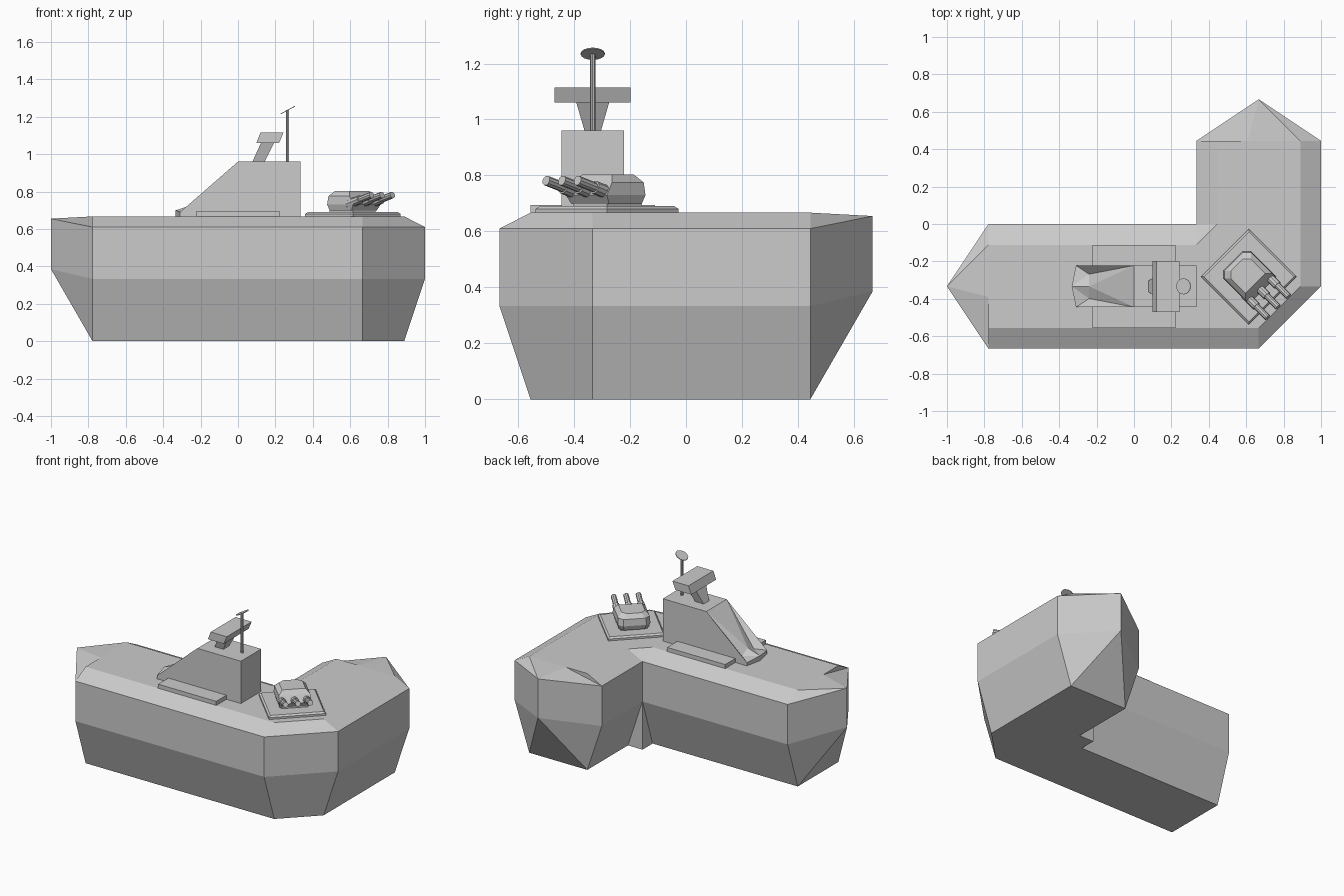
import bpy, math
from mathutils import Vector, Matrix

if "Cube" in bpy.data.objects:
    bpy.data.objects.remove(bpy.data.objects["Cube"])


def mesh(name, verts, faces, mat=None, weld=False):
    import bmesh
    bm = bmesh.new()
    vs = [bm.verts.new((mat @ Vector(v)) if mat else Vector(v)) for v in verts]
    for f in faces:
        bm.faces.new([vs[i] for i in f])
    if weld:
        bmesh.ops.remove_doubles(bm, verts=bm.verts, dist=1e-4)
    bmesh.ops.recalc_face_normals(bm, faces=bm.faces)
    me = bpy.data.meshes.new(name)
    bm.to_mesh(me)
    bm.free()
    ob = bpy.data.objects.new(name, me)
    bpy.context.collection.objects.link(ob)
    return ob


def loft(name, rings, cap0=True, cap1=True, mat=None, weld=False):
    n = len(rings[0])
    faces = [(r*n+i, r*n+(i+1) % n, (r+1)*n+(i+1) % n, (r+1)*n+i)
             for r in range(len(rings)-1) for i in range(n)]
    if cap0:
        faces.append(tuple(range(n)))
    if cap1:
        faces.append(tuple(range((len(rings)-1)*n, len(rings)*n)))
    return mesh(name, [v for r in rings for v in r], faces, mat, weld)


def rect(x0, x1, y0, y1, z):
    return [(x0, y0, z), (x1, y0, z), (x1, y1, z), (x0, y1, z)]


def rod(name, a, b, r, sides=10, mat=None):
    a, b = Vector(a), Vector(b)
    if mat:
        a, b = mat @ a, mat @ b
    q = (b-a).to_track_quat('Z', 'Y')
    ring = [q @ Vector((r*math.cos(t), r*math.sin(t), 0))
            for t in (2*math.pi*i/sides for i in range(sides))]
    return loft(name, [[a+p for p in ring], [b+p for p in ring]])


# Hull arms with pointed bows: local axes are heading (x) and left (y)
T = 1/3
D = T/3
section = [(-2*D, 0), (2*D, 0), (T, T), (T, .61), (2*D, .667),
           (-2*D, .667), (-T, .61), (-T, T)]


def hull_arm(name, origin, angle, stations):
    m = Matrix.Translation(origin) @ Matrix.Rotation(angle, 4, 'Z')
    loft(name + "_hull", [[(a, s, z) for s, z in section] for a in stations],
         cap0=False, mat=m)
    e = stations[-1]
    ring = [(e, s, z) for s, z in section]
    ring[4] = (e, .057, .667)
    ring += [(e+2*D, 0, .385), (e+2*D, 0, .655)]
    mesh(name + "_bow", ring, [(0, 1, 8), (1, 2, 8), (2, 3, 9, 8), (3, 4, 9),
         (4, 5, 9), (5, 6, 9), (6, 7, 8, 9), (7, 0, 8)], m)


hull_arm("left_arm", (T, -T, 0), math.pi, [0, 2*T, 10*D])
hull_arm("rear_arm", (2*T, 0, 0), math.pi/2, [0, 4*D])

# Hull corner with its outer edge cut at 45 degrees
loft("corner_hull", [[(T, -2*T+d, z), (2*T, -2*T+d, z), (1-d, -T, z),
     (1-d, 0, z), (T+e, 0, z), (T, -e, z)]
     for d, e, z in ((D, 0, 0), (0, 0, T), (0, 0, .61), (D, D, .667))], weld=True)
mesh("corner_deck_fillet", [(T, 0, .61), (T+D, 0, .667), (T, -D, .667)], [(0, 1, 2)])

# Bridge: block with a folded, pointed front slope
loft("bridge_plinth", [rect(-2*D, 2*D, -5*D, -D, z) for z in (.66, .695)])
half = [(T, .96), (0, .96), (-.31, .69), (-.31, .66), (T, .66)]
pts = [(x, -T+s*D, z) for s in (1, -1) for x, z in half]
pts += [(-.24, -T, .73), (-.333, -T, .70), (-.333, -T, .66),
        (-.24, -T+.065, .70), (-.24, -T-.065, .70)]
faces = [(0, 1, 2, 3, 4), (5, 6, 7, 8, 9), (0, 1, 6, 5), (0, 4, 9, 5), (1, 6, 10)]
for o, d in ((0, 13), (5, 14)):
    faces += [(1+o, d, 10), (1+o, 2+o, d), (d, 2+o, 11), (d, 11, 10),
              (2+o, 3+o, 12, 11)]
mesh("bridge_tower", pts, faces)

# Radar, leaning back on its neck
loft("radar_neck", [rect(.075, .14, -T-.028, -T+.028, .955),
                    rect(.125, .195, -T-.06, -T+.06, 1.065)])
loft("radar_bar", [rect(.098, .22, -.47, -.198, 1.06),
                   rect(.12, .243, -.47, -.198, 1.115)])

# Mast and tilted dish
rod("mast", (.265, -T, .955), (.265, -T, 1.235), .009, 8)
n = Vector((-math.sin(.49), 0, math.cos(.49)))
c = Vector((.265, -T, 1.235))
rod("mast_dish", c-n*.002, c+n*.002, .043, 16)

# Gun turret, local x forward, turned 45 degrees
tm = Matrix.Translation((.614, -.282, 0)) @ Matrix.Rotation(-math.pi/4, 4, 'Z')
loft("turret_base", [rect(-h, h, -h, h, z) for h, z in
     ((.181, .66), (.181, .68), (.170, .69))], mat=tm)
loft("turret_ring", [rect(-.09, .085, -.085, .085, z) for z in (.685, .705)], mat=tm)


def body(front, back, w, z, c=.03):
    return [(front, -w, z), (front, w, z), (back+c, w, z), (back, w-c, z),
            (back, c-w, z), (back+c, -w, z)]


loft("turret_body", [body(.085, -.11, .095, .698), body(.105, -.12, .104, .73),
     body(.075, -.115, .1, .775), body(.05, -.09, .075, .803)], mat=tm)
for i, v in enumerate((-.083, -.004, .075)):
    rod(f"barrel_{i+1}", (.05, v, .732), (.225, v, .782), .018, 10, tm)
    rod(f"barrel_sleeve_{i+1}", (.05, v, .732), (.14, v, .758), .024, 10, tm)
